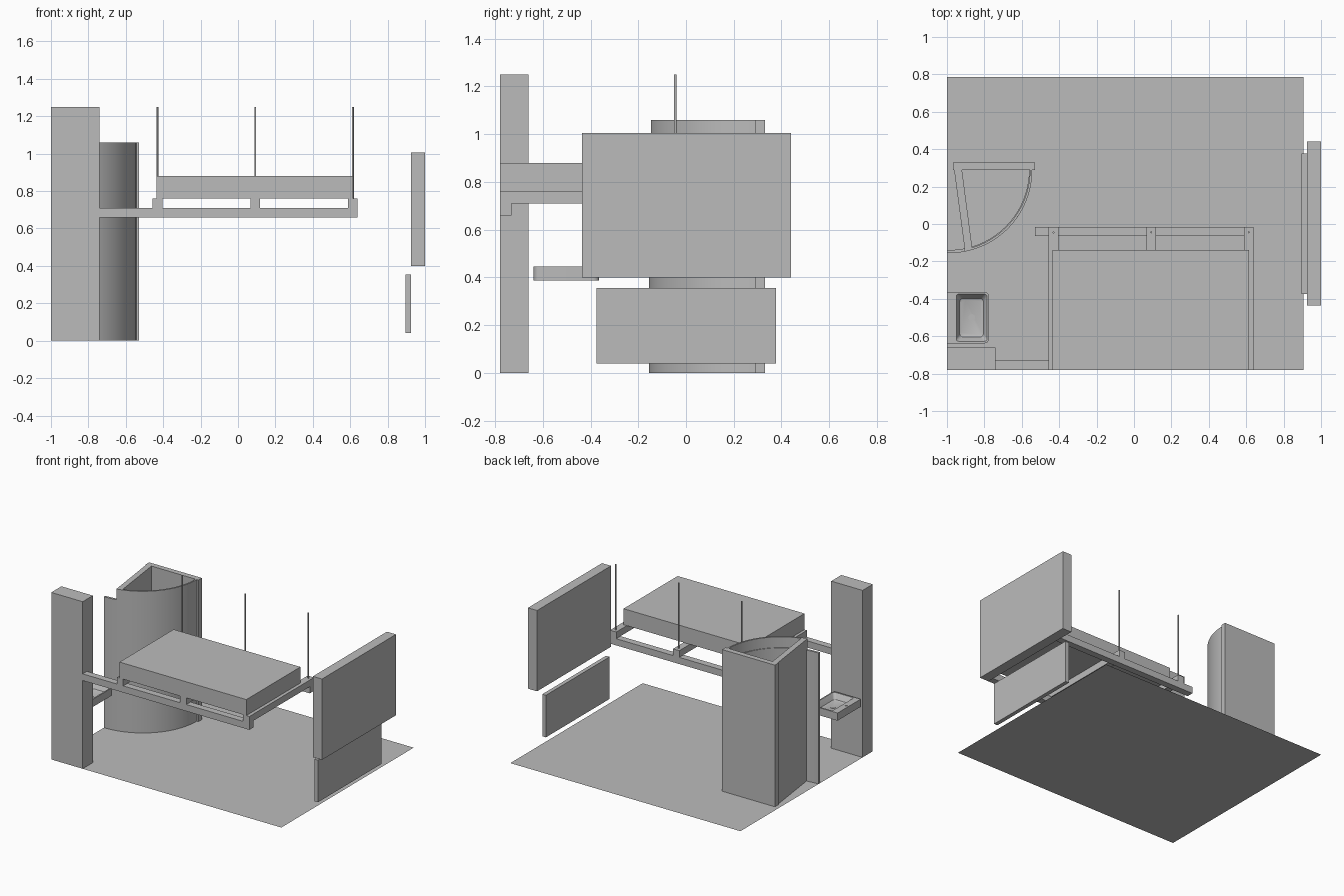
import bpy, bmesh
from math import sin, cos, pi, acos, asin

if "Cube" in bpy.data.objects:
    bpy.data.objects.remove(bpy.data.objects["Cube"])

GREY = (0.5, 0.5, 0.5, 1)
mat = bpy.data.materials.new("plain grey")
mat.use_nodes = True
mat.diffuse_color = GREY
mat.node_tree.nodes["Principled BSDF"].inputs["Base Color"].default_value = GREY


def finish(name, bm, smooth=False):
    bmesh.ops.recalc_face_normals(bm, faces=bm.faces)
    mesh = bpy.data.meshes.new(name)
    bm.to_mesh(mesh)
    bm.free()
    mesh.materials.append(mat)
    ob = bpy.data.objects.new(name, mesh)
    bpy.context.collection.objects.link(ob)
    if smooth:
        bpy.ops.object.select_all(action="DESELECT")
        ob.select_set(True)
        bpy.context.view_layer.objects.active = ob
        bpy.ops.object.shade_smooth_by_angle()
    return ob


def loft(name, loops, smooth=False):
    """Skin a stack of matching loops and cap both ends."""
    bm = bmesh.new()
    rings = [[bm.verts.new(p) for p in loop] for loop in loops]
    n = len(rings[0])
    for a, b in zip(rings, rings[1:]):
        for i in range(n):
            j = (i + 1) % n
            bm.faces.new((a[i], a[j], b[j], b[i]))
    bm.faces.new(rings[0])
    bm.faces.new(rings[-1])
    return finish(name, bm, smooth)


def prism(name, outline, z0, z1, smooth=False):
    return loft(name, [[(x, y, z) for x, y in outline] for z in (z0, z1)], smooth)


def box(name, x0, x1, y0, y1, z0, z1):
    return prism(name, [(x0, y0), (x1, y0), (x1, y1), (x0, y1)], z0, z1)


def disc(x, y, r, n=16):
    return [(x + r * cos(2 * pi * i / n), y + r * sin(2 * pi * i / n)) for i in range(n)]


# Floor sheet
bm = bmesh.new()
bm.faces.new([bm.verts.new(p) for p in
              ((-1, -.78, 0), (.905, -.78, 0), (.905, .785, 0), (-1, .785, 0))])
finish("floor", bm)

# Corner column and the two hanging wall panels
box("corner_column", -1, -.74, -.78, -.66, 0, 1.25)
box("upper_panel", .925, 1, -.435, .44, .4, 1.005)
box("lower_panel", .895, .925, -.375, .378, .04, .355)

# Bed: rails, cross bars, hanging rods and mattress
box("front_rail", -.74, .64, -.78, -.73, .66, .71)
box("back_rail", -.53, .64, -.065, -.015, .66, .71)
for side, x in (("right", -.43), ("middle", .092), ("left", .614)):
    box(side + "_cross_bar", x - .026, x + .026, -.78, -.015, .71, .76)
    prism(side + "_rod", disc(x, -.045, .005), .76, 1.25, True)
box("mattress", -.435, .615, -.78, -.14, .76, .88)

# Shower cubicle: back wall, slanted side wall
box("shower_back_wall", -.967, -.53, .29, .33, 0, 1.06)
prism("shower_side_wall",
      [(-.967, .33), (-.904, -.144), (-.864, -.136), (-.925, .33)], 0, 1.06)

# Curved shower door and the rail above it
CX, CY, R = -.99, .29, .446


def arc_wall(name, left_x, thickness, z0, z1, steps=40):
    start = -acos((left_x - CX) / R)
    angles = [start * (1 - i / steps) for i in range(steps + 1)]
    outline = [(CX + R * cos(a), CY + R * sin(a)) for a in angles]
    r = R - thickness
    outline += [(CX + r * cos(a), CY + r * sin(a)) for a in reversed(angles)]
    prism(name, outline, z0, z1, True)


arc_wall("shower_door", -1, .017, 0, .98)
arc_wall("shower_door_rail", -.904, .012, .98, 1.06)


# Wash basin: rounded block with a tapering bowl
def rounded(x0, x1, y0, y1, z, r_wall, r_front, n=6):
    pts = []
    corners = ((x1, y1, -1, -1, r_front, 0), (x0, y1, 1, -1, r_wall, 1),
               (x0, y0, 1, 1, r_wall, 2), (x1, y0, -1, 1, r_front, 3))
    for x, y, sx, sy, r, q in corners:
        for i in range(n + 1):
            a = (q + i / n) * pi / 2
            pts.append((x + sx * r + r * cos(a), y + sy * r + r * sin(a), z))
    return pts


loft("basin", [
    rounded(-1, -.775, -.638, -.364, .388, .001, .025),
    rounded(-1, -.775, -.638, -.364, .445, .001, .025),
    rounded(-.95, -.785, -.627, -.375, .445, .012, .015),
    rounded(-.945, -.79, -.622, -.38, .437, .015, .018),
    rounded(-.932, -.805, -.605, -.397, .405, .02, .02),
    rounded(-.922, -.815, -.595, -.407, .4, .02, .02)], True)
prism("basin_drain", disc(-.867, -.5, .018), .4, .403)
prism("basin_tap_hole", disc(-.976, -.5, .012), .445, .447)
